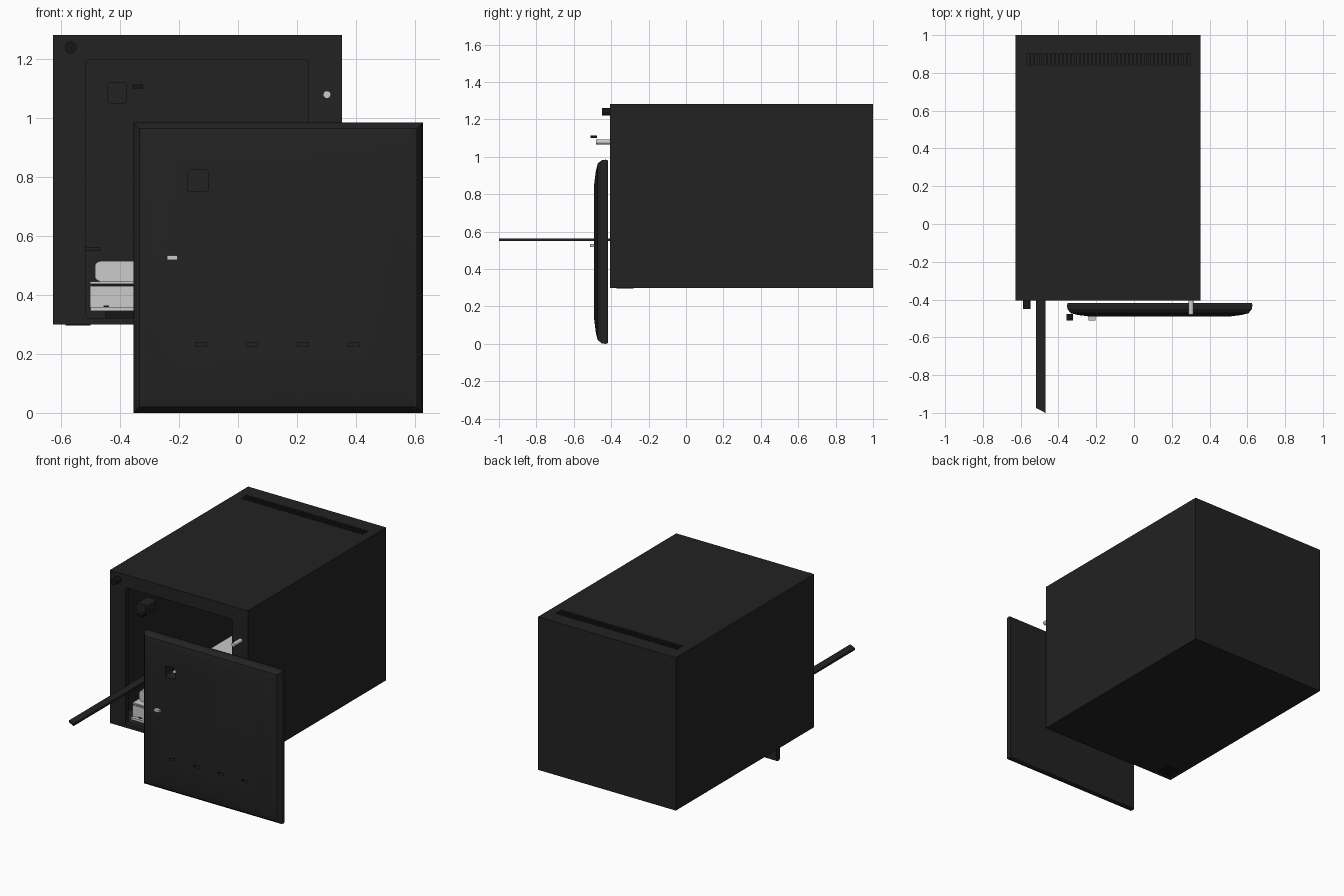
import bpy, bmesh, math
from mathutils import Vector

old = bpy.data.objects.get("Cube")
if old:
    bpy.data.objects.remove(old)


def material(name, rgb, rough=0.6):
    m = bpy.data.materials.new(name)
    m.use_nodes = True
    m.diffuse_color = (*rgb, 1)
    node = m.node_tree.nodes["Principled BSDF"]
    node.inputs["Base Color"].default_value = (*rgb, 1)
    node.inputs["Roughness"].default_value = rough
    return m


DARK = material("charcoal plastic", (0.016, 0.016, 0.016))
BLACK = material("black plastic", (0.008, 0.008, 0.008))
LIGHT = material("light grey plastic", (0.6, 0.6, 0.6))


def finish(name, bm, mat):
    bmesh.ops.recalc_face_normals(bm, faces=bm.faces)
    mesh = bpy.data.meshes.new(name)
    bm.to_mesh(mesh)
    bm.free()
    mesh.materials.append(mat)
    ob = bpy.data.objects.new(name, mesh)
    bpy.context.collection.objects.link(ob)
    return ob


def add_box(bm, x, y, z):
    verts = bmesh.ops.create_cube(bm, size=1)["verts"]
    for v in verts:
        v.co = Vector((lo + (c + 0.5) * (hi - lo)) for c, (lo, hi) in zip(v.co, (x, y, z)))
    return verts


def box(name, x, y, z, mat=DARK, round_axis=None, radius=0.01):
    """Box from ranges; edges along round_axis may be rounded."""
    bm = bmesh.new()
    add_box(bm, x, y, z)
    if round_axis is not None:
        edges = [e for e in bm.edges
                 if abs((e.verts[0].co - e.verts[1].co).normalized()[round_axis]) > 0.9]
        bmesh.ops.bevel(bm, geom=edges, offset=radius, segments=4, profile=0.5, affect='EDGES')
    return finish(name, bm, mat)


def peg(name, x, z, r, y, mat):
    """Cylinder lying along y."""
    bm = bmesh.new()
    bmesh.ops.create_cone(bm, cap_ends=True, segments=24, radius1=r, radius2=r, depth=y[1] - y[0])
    for v in bm.verts:
        v.co = Vector((x + v.co.x, (y[0] + y[1]) / 2 + v.co.z, z + v.co.y))
    ob = finish(name, bm, mat)
    smooth(ob)
    return ob


def select(ob):
    bpy.ops.object.select_all(action='DESELECT')
    ob.select_set(True)
    bpy.context.view_layer.objects.active = ob


def smooth(ob, angle=30):
    select(ob)
    bpy.ops.object.shade_smooth_by_angle(angle=math.radians(angle))


def cut(ob, cutter):
    select(ob)
    cutter.hide_render = True
    mod = ob.modifiers.new("cut", 'BOOLEAN')
    mod.operation = 'DIFFERENCE'
    mod.solver = 'EXACT'
    mod.object = cutter
    bpy.ops.object.modifier_apply(modifier=mod.name)
    bpy.data.objects.remove(cutter)


# Hollow housing with a front opening
housing = box("housing", (-0.628, 0.353), (-0.405, 1.0), (0.3, 1.283))
cut(housing, box("cavity_cutter", (-0.61, 0.335), (-0.375, 0.98), (0.318, 1.265)))
cut(housing, box("opening_cutter", (-0.515, 0.24), (-0.5, -0.2), (0.322, 1.2),
                 round_axis=1, radius=0.01))

# Row of vent slits in the top
bm = bmesh.new()
count, first, last = 40, -0.567, 0.283
for i in range(count):
    x = first + i * (last - first) / (count - 1)
    add_box(bm, (x, x + 0.013), (0.842, 0.902), (1.2, 1.35))
cut(housing, finish("vent_cutter", bm, DARK))

# Blind corner holes, one of them holding a mounting peg
for x in (-0.568, 0.295):
    for z in (0.345, 1.24):
        cut(housing, peg("hole_cutter", x, z, 0.021, (-0.45, -0.385), DARK))
peg("mounting_peg", -0.568, 1.24, 0.02, (-0.45, -0.386), BLACK)
peg("hinge_pin", 0.302, 1.08, 0.013, (-0.48, -0.4), LIGHT)
box("bottom_pad", (-0.585, -0.5), (-0.372, -0.282), (0.296, 0.301), BLACK)

# Detached front panel: stacked rectangles tapering to a gently domed face
bm = bmesh.new()
rings = []
for inset, y in ((0.004, -0.418), (0, -0.43), (0.003, -0.45), (0.02, -0.472),
                 (0.06, -0.482), (0.13, -0.491)):
    x0, x1, z0, z1 = -0.355 + inset, 0.627 - inset, inset, 0.985 - inset
    rings.append([bm.verts.new((x, y, z)) for x, z in ((x0, z0), (x1, z0), (x1, z1), (x0, z1))])
for a, b in zip(rings, rings[1:]):
    for i in range(4):
        j = (i + 1) % 4
        bm.faces.new((a[i], a[j], b[j], b[i]))
bm.faces.new(rings[0])
bm.faces.new(rings[-1])
panel = finish("front_panel", bm, DARK)
cut(panel, box("button_hole_cutter", (-0.172, -0.101), (-0.6, -0.4), (0.752, 0.825),
               round_axis=1))
for i in range(4):
    x = -0.145 + i * 0.173
    cut(panel, box("slot_cutter", (x, x + 0.039), (-0.6, -0.43), (0.225, 0.239)))
smooth(panel, 12)
box("status_light", (-0.241, -0.205), (-0.512, -0.485), (0.519, 0.534), LIGHT)

# Loose button, light guide and long lever
button = box("button", (-0.445, -0.376), (-0.4, -0.3), (1.05, 1.122),
             round_axis=1, radius=0.012)
smooth(button)
box("light_guide", (-0.358, -0.322), (-0.511, -0.477), (1.1, 1.115), BLACK)
lever = box("lever", (-0.52, -0.469), (-1.0, 0.1), (0.55, 0.563))
for v in lever.data.vertices:
    if v.co.y < -0.9 and v.co.x < -0.5:
        v.co.y += 0.027

# Internal mechanism: tray, rounded body and seams
box("mechanism_tray", (-0.502, 0.2), (-0.355, 0.72), (0.345, 0.43), LIGHT)
box("mechanism_seam", (-0.492, 0.19), (-0.345, 0.71), (0.43, 0.437), BLACK)
box("mechanism_deck", (-0.502, 0.2), (-0.355, 0.72), (0.437, 0.446), LIGHT)
body = box("mechanism_body", (-0.486, 0.18), (-0.31, 0.7), (0.446, 0.515), LIGHT,
           round_axis=1, radius=0.02)
smooth(body)
box("mechanism_latch", (-0.457, -0.437), (-0.36, -0.35), (0.345, 0.365), BLACK)
box("mechanism_ledge", (-0.5, 0.2), (-0.375, -0.35), (0.345, 0.36), LIGHT)
box("mechanism_support", (-0.45, 0.15), (-0.3, 0.68), (0.318, 0.345), BLACK)
